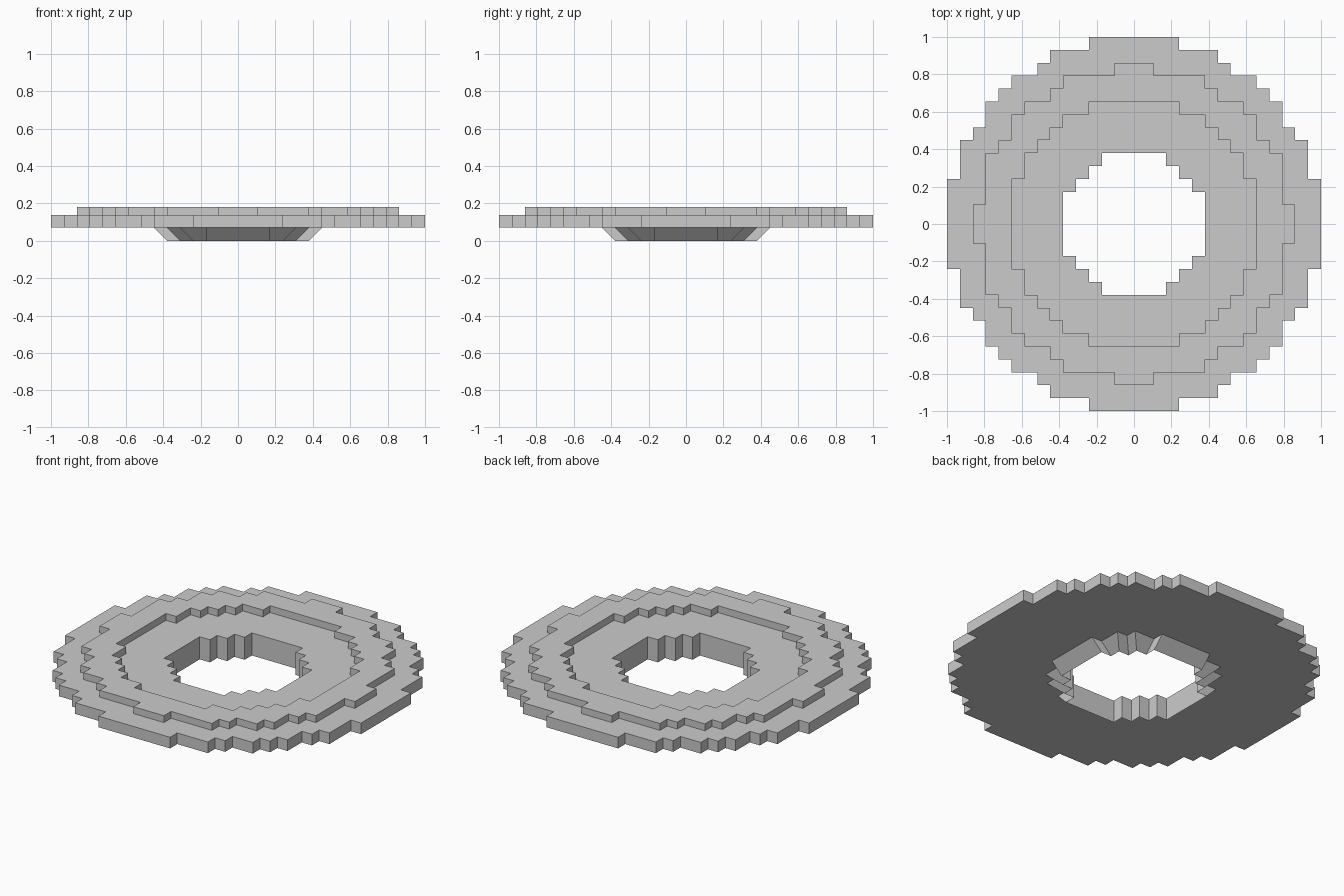
import bpy, bmesh
from mathutils import Vector
from mathutils.geometry import tessellate_polygon

if "Cube" in bpy.data.objects:
    bpy.data.objects.remove(bpy.data.objects["Cube"])

U = 2 / 29                      # width of one stair step
Z0, Z1, Z2, Z3 = 0.0, 0.07, 0.138, 0.18

grey = bpy.data.materials.new("light_grey")
grey.diffuse_color = (0.6, 0.6, 0.6, 1)
grey.use_nodes = True
grey.node_tree.nodes["Principled BSDF"].inputs["Base Color"].default_value = grey.diffuse_color


def outline(corners):
    """Counter-clockwise stepped circle from the outer corners of one quadrant."""
    quad = []
    for i, (x, y) in enumerate(corners):
        if i:
            quad.append((corners[i - 1][0], y))
        quad.append((x, y))
    loop = []
    for _ in range(4):
        loop += quad
        quad = [(y, -x) for x, y in quad]
    return [(x * U, y * U) for x, y in reversed(loop)]


def wall(bm, low, z_low, high, z_high, inward=False):
    n = len(low)
    a = [bm.verts.new((x, y, z_low)) for x, y in low]
    b = [bm.verts.new((x, y, z_high)) for x, y in high]
    for i in range(n):
        j = (i + 1) % n
        f = [a[i], a[j], b[j], b[i]]
        bm.faces.new(f[::-1] if inward else f)


def cap(bm, outer, inner, z, up=True):
    loops = [[Vector((x, y, 0)) for x, y in lp] for lp in (outer, inner)]
    verts = [bm.verts.new((p.x, p.y, z)) for lp in loops for p in lp]
    for tri in tessellate_polygon(loops):
        p, q, r = (verts[k] for k in tri)
        turn = (q.co - p.co).cross(r.co - p.co).z
        if abs(turn) < 1e-9:
            continue
        bm.faces.new((p, q, r) if (turn > 0) == up else (r, q, p))


def finish(bm, name):
    bmesh.ops.remove_doubles(bm, verts=bm.verts, dist=1e-5)
    mesh = bpy.data.meshes.new(name)
    bm.to_mesh(mesh)
    bm.free()
    mesh.materials.append(grey)
    bpy.context.collection.objects.link(bpy.data.objects.new(name, mesh))


disc = outline([(3.5, 14.5), (6.5, 13.5), (7.5, 12.5), (9.5, 11.5), (10.5, 10.5),
                (11.5, 9.5), (12.5, 7.5), (13.5, 6.5), (14.5, 3.5)])
rim_out = outline([(1.5, 12.5), (5.5, 11.5), (6.5, 10.5), (8.5, 9.5), (9.5, 8.5),
                   (10.5, 6.5), (11.5, 5.5), (12.5, 1.5)])
rim_in = outline([(3.5, 9.5), (5.5, 8.5), (6.5, 7.5), (7.5, 6.5), (8.5, 5.5), (9.5, 3.5)])
collar = outline([(2.5, 6.5), (4.5, 5.5), (5.5, 4.5), (6.5, 2.5)])
hole = outline([(2.5, 5.5), (3.5, 4.5), (4.5, 3.5), (5.5, 2.5)])

# Stepped disc with its hole and the tapered collar underneath
bm = bmesh.new()
wall(bm, disc, Z1, disc, Z2)
cap(bm, disc, collar, Z1, up=False)
cap(bm, disc, rim_out, Z2)
cap(bm, rim_in, hole, Z2)
wall(bm, hole, Z0, collar, Z1)
wall(bm, hole, Z0, hole, Z2, inward=True)
finish(bm, "base_disc")

# Raised ring on top
bm = bmesh.new()
wall(bm, rim_out, Z2, rim_out, Z3)
wall(bm, rim_in, Z2, rim_in, Z3, inward=True)
cap(bm, rim_out, rim_in, Z3)
finish(bm, "raised_rim")
